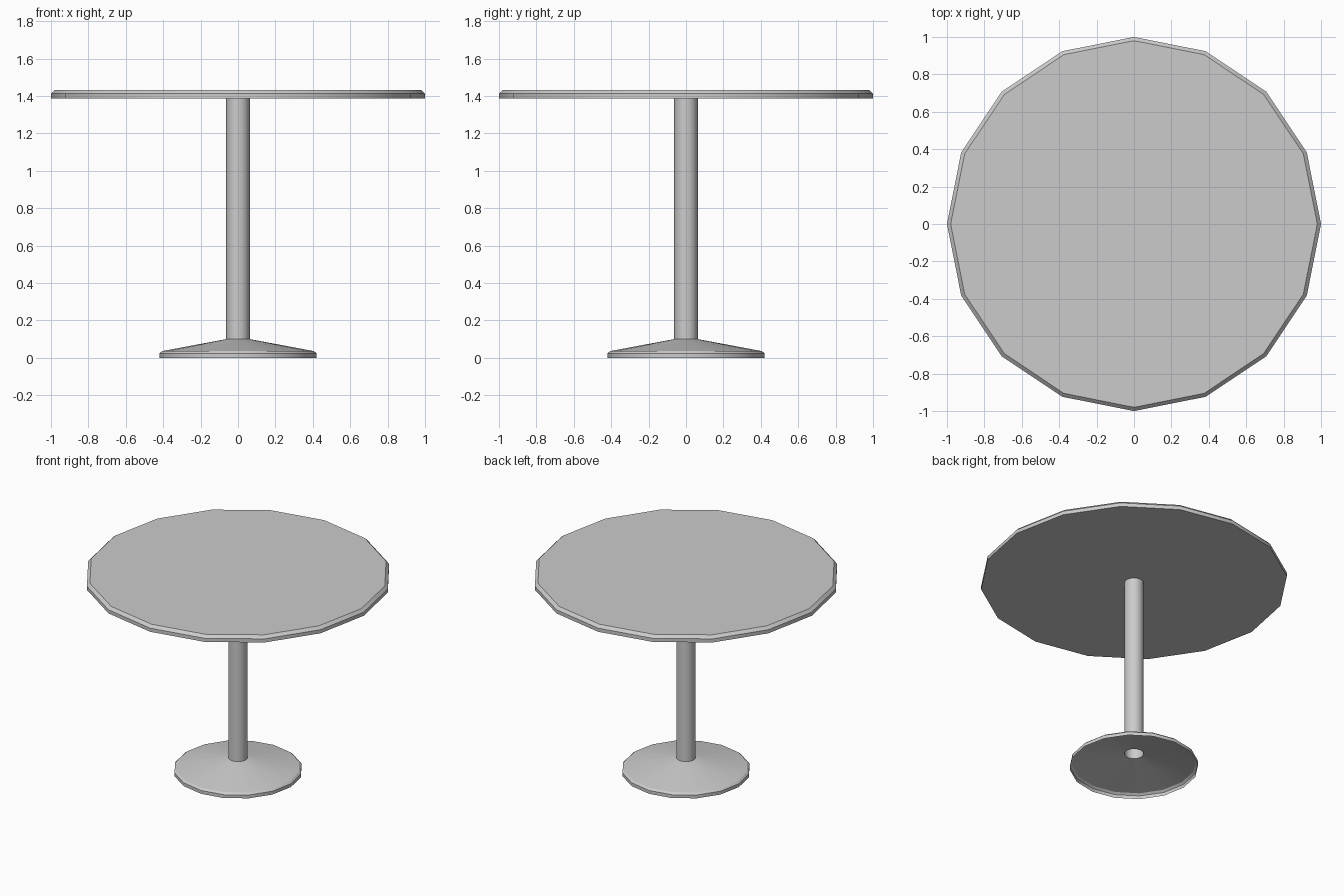
import bpy, bmesh
from math import sin, cos, pi, radians

if "Cube" in bpy.data.objects:
    bpy.data.objects.remove(bpy.data.objects["Cube"])

SIDES = 16


def lathe(name, profile, cap_bottom=False, cap_top=False):
    """Revolve (radius, z) points, listed bottom to top, around the z axis."""
    bm = bmesh.new()
    rings = [[bm.verts.new((r * cos(2 * pi * i / SIDES), r * sin(2 * pi * i / SIDES), z))
              for i in range(SIDES)] for r, z in profile]
    for low, high in zip(rings, rings[1:]):
        for i in range(SIDES):
            j = (i + 1) % SIDES
            bm.faces.new((low[i], low[j], high[j], high[i]))
    if cap_bottom:
        bm.faces.new(rings[0][::-1])
    if cap_top:
        bm.faces.new(rings[-1])
    mesh = bpy.data.meshes.new(name)
    bm.to_mesh(mesh)
    bm.free()
    obj = bpy.data.objects.new(name, mesh)
    bpy.context.collection.objects.link(obj)
    bpy.ops.object.select_all(action='DESELECT')
    obj.select_set(True)
    bpy.context.view_layer.objects.active = obj
    bpy.ops.object.shade_smooth_by_angle(angle=radians(30))
    return obj


# Round top with a chamfered upper edge
lathe("table_top", [(1.0, 1.387), (1.0, 1.413), (0.98, 1.433)], cap_bottom=True, cap_top=True)

# Hollow central post
lathe("post", [(0.063, 0.1), (0.063, 1.387)])

# Shallow conical foot, an open shell underneath
lathe("base", [(0.42, 0.0), (0.42, 0.024), (0.406, 0.036), (0.063, 0.1)])
